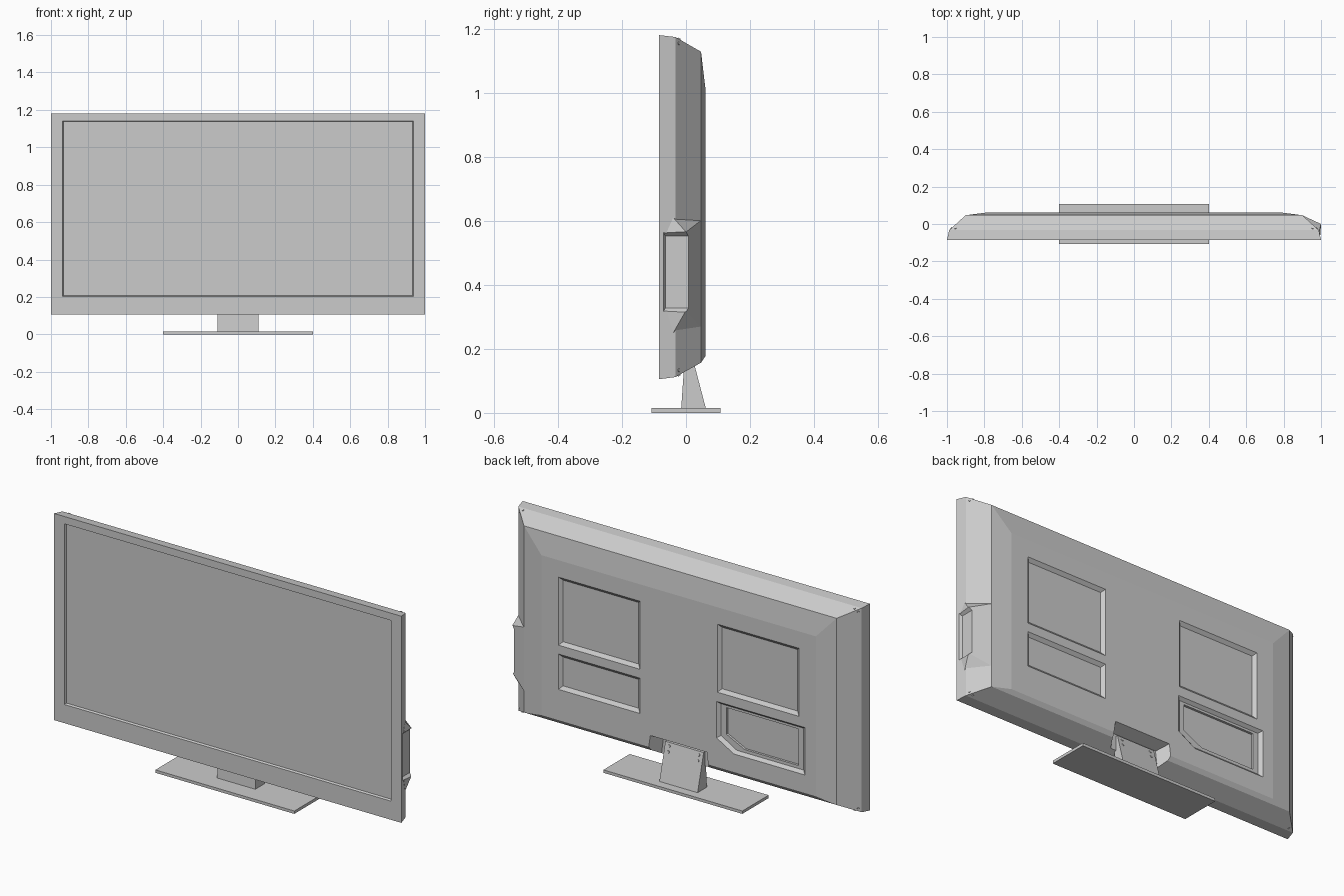
import bpy, bmesh, math
from mathutils import Vector

if "Cube" in bpy.data.objects:
    bpy.data.objects.remove(bpy.data.objects["Cube"])


def make(name, bm):
    bmesh.ops.recalc_face_normals(bm, faces=bm.faces)
    me = bpy.data.meshes.new(name)
    bm.to_mesh(me)
    bm.free()
    ob = bpy.data.objects.new(name, me)
    bpy.context.collection.objects.link(ob)
    return ob


def loft(name, rings):
    """Skin a list of equal-length point rings and cap both ends."""
    bm = bmesh.new()
    vs = [[bm.verts.new(p) for p in r] for r in rings]
    n = len(vs[0])
    for a, b in zip(vs, vs[1:]):
        for i in range(n):
            j = (i + 1) % n
            bm.faces.new((a[i], a[j], b[j], b[i]))
    bm.faces.new(vs[0])
    bm.faces.new(vs[-1])
    return make(name, bm)


def rect(x0, x1, z0, z1, y):
    return [(x0, y, z0), (x1, y, z0), (x1, y, z1), (x0, y, z1)]


def poly(pts, y):
    return [(x, y, z) for x, z in pts]


def boolean(target, tool, op='DIFFERENCE'):
    m = target.modifiers.new(op.title(), 'BOOLEAN')
    m.operation, m.object, m.solver = op, tool, 'EXACT'
    bpy.context.view_layer.objects.active = target
    bpy.ops.object.modifier_apply(modifier=m.name)
    bpy.data.objects.remove(tool)


def pocket(x0, x1, z0, z1, y_open, y_floor, draft):
    """Rectangular cutter that narrows towards its floor."""
    d = draft
    return loft("cutter", [rect(x0, x1, z0, z1, y_open),
                           rect(x0 + d, x1 - d, z0 + d, z1 - d, y_floor)])


# Housing: stepped rectangles from the bezel to the back panel
housing = loft("housing", [
    rect(-1, 1, .105, 1.18, -.085),
    rect(-.988, .988, .112, 1.174, -.033),
    rect(-.9, .9, .157, 1.128, .047),
    rect(-.79, .79, .178, 1.01, .061)])

# Side input block on the right edge
bm = bmesh.new()
for p in [(.99, -.04, .25), (.99, -.04, .61), (.996, -.06, .32), (.996, -.06, .565),
          (1, 0, .32), (1, 0, .565), (.902, .0455, .27), (.902, .0455, .60),
          (.9, -.04, .25), (.9, -.04, .61)]:
    bm.verts.new(p)
bmesh.ops.convex_hull(bm, input=bm.verts)
boolean(housing, make("side_block", bm), 'UNION')

# Shallow input recess in the side block
boolean(housing, loft("cutter", [
    [(1.01, -.078, .305), (1.01, .03, .305), (1.01, .03, .575), (1.01, -.078, .575)],
    [(.984, -.064, .328), (.984, .03, .328), (.984, .03, .552), (.984, -.064, .552)]]))

# Screen opening with sloped rim
boolean(housing, loft("cutter", [
    rect(-.941, .941, .2, 1.144, -.09),
    rect(-.937, .937, .204, 1.14, -.08),
    rect(-.93, .93, .21, 1.134, -.065)]))

# Rear panel recesses: two upper, one lower
for x0, x1, z0, z1 in [(.215, .7, .56, .93), (-.7, -.215, .56, .93), (.215, .7, .33, .53)]:
    boolean(housing, pocket(x0, x1, z0, z1, .068, .046, .025))

# Rear connector recess with a deeper inner pocket
outer = [(-.21, .525), (-.735, .525), (-.735, .265), (-.315, .265), (-.21, .325)]
mid = [(-.235, .505), (-.71, .505), (-.71, .287), (-.325, .287), (-.235, .34)]
inner = [(-.265, .493), (-.68, .493), (-.68, .303), (-.37, .303), (-.265, .355)]
boolean(housing, loft("cutter", [poly(outer, .068), poly(mid, .046)]))
boolean(housing, loft("cutter", [poly(inner, .06), poly(inner, .034)]))

# Notch in the lower back for the stand neck
boolean(housing, loft("cutter", [
    poly([(-.2, .05), (.2, .05), (.17, .245), (-.17, .245)], .075),
    poly([(-.15, .05), (.15, .05), (.13, .215), (-.13, .215)], 0)]))

# Screen panel
loft("screen", [rect(-.934, .934, .206, 1.138, -.074),
                rect(-.93, .93, .21, 1.134, -.064)])

# Stand base
loft("stand_base", [[(-.4, -.108, z), (.4, -.108, z), (.4, .108, z), (-.4, .108, z)]
                    for z in (0, .015)])

# Stand neck: wedge profile across the width
profile = [(-.015, .014), (.062, .014), (.012, .205), (-.002, .205)]
loft("stand_neck", [[(x, y, z) for y, z in profile] for x in (-.11, .11)])


def screw(name, loc, normal, r):
    bm = bmesh.new()
    bmesh.ops.create_cone(bm, cap_ends=True, segments=12, radius1=r, radius2=r * .8, depth=.006)
    ob = make(name, bm)
    ob.location = loc
    ob.rotation_euler = Vector(normal).to_track_quat('Z', 'Y').to_euler()


# Neck screws on the sloped rear face
for x in (-.085, .085):
    for z in (.16, .188):
        screw("neck_screw", (x, .062 - (z - .014) * .262, z), (0, .967, .253), .008)

# Corner screws on the sloped housing sides
for s in (-1, 1):
    for z in (.133, 1.155):
        screw("side_screw", (s * .976, -.022, z), (s * .673, .74, 0), .006)
    screw("top_screw", (s * .955, -.022, 1.1677), (0, .498, .867), .006)
    screw("bottom_screw", (s * .955, -.022, .1182), (0, .49, -.872), .006)
